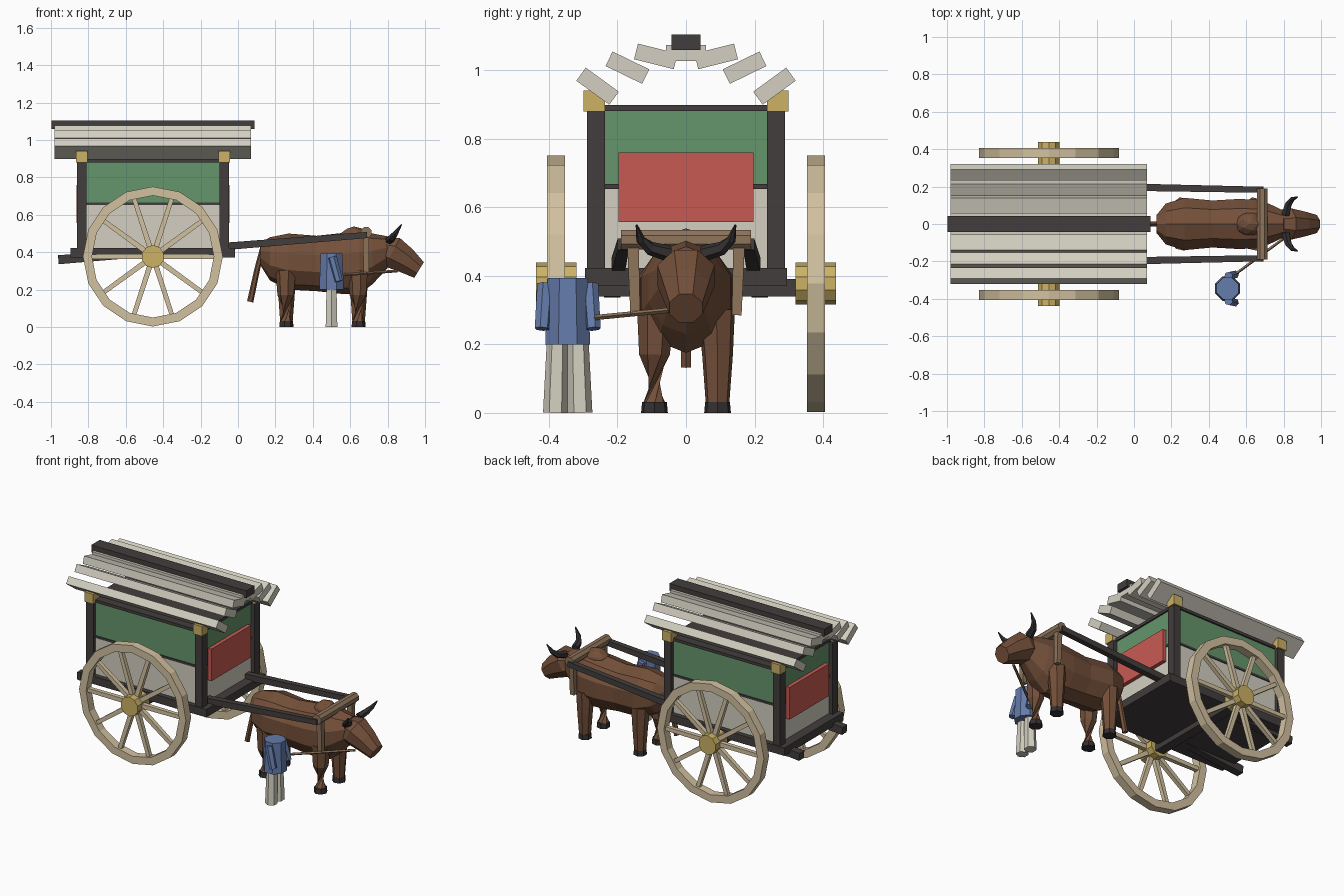
import bpy, bmesh, math
from mathutils import Vector, Matrix

cube = bpy.data.objects.get("Cube")
if cube:
    bpy.data.objects.remove(cube, do_unlink=True)


def material(name, hex_code):
    # sRGB hex to linear
    srgb = [int(hex_code[i:i + 2], 16) / 255 for i in (0, 2, 4)]
    col = [c / 12.92 if c < 0.04 else ((c + 0.055) / 1.055) ** 2.4 for c in srgb] + [1]
    m = bpy.data.materials.new(name)
    m.use_nodes = True
    m.diffuse_color = col
    m.node_tree.nodes["Principled BSDF"].inputs["Base Color"].default_value = col
    return m


DARK = material("dark timber", "433d3d")
CREAM = material("cream paint", "d3cfc1")
GREEN = material("green paint", "65956c")
RED = material("red paint", "c85a52")
GOLD = material("gold metal", "ccb265")
WOOD = material("pale wood", "d2c1a0")
HIDE = material("brown hide", "74503a")
HORN = material("horn black", "343032")
YOKE = material("yoke wood", "8f755c")
BLUE = material("blue cloth", "657cab")


def finish(name, bm, mat):
    bmesh.ops.recalc_face_normals(bm, faces=bm.faces)
    mesh = bpy.data.meshes.new(name)
    bm.to_mesh(mesh)
    bm.free()
    mesh.materials.append(mat)
    ob = bpy.data.objects.new(name, mesh)
    bpy.context.collection.objects.link(ob)
    return ob


def box(name, mat, center, size, tilt=0):
    bm = bmesh.new()
    bmesh.ops.create_cube(bm, size=1)
    bm.transform(Matrix.Translation(center) @ Matrix.Rotation(tilt, 4, 'X')
                 @ Matrix.Diagonal((*size, 1)))
    return finish(name, bm, mat)


def skin(name, mat, rings, closed=False):
    # bridge equal rings of points, capped unless the loop is closed
    bm = bmesh.new()
    vs = [[bm.verts.new(p) for p in ring] for ring in rings]
    n = len(vs[0])
    pairs = list(zip(vs, vs[1:])) + ([(vs[-1], vs[0])] if closed else [])
    for a, b in pairs:
        for i in range(n):
            j = (i + 1) % n
            bm.faces.new((a[i], a[j], b[j], b[i]))
    if not closed:
        bm.faces.new(vs[0])
        bm.faces.new(vs[-1])
    return finish(name, bm, mat)


def tube(name, mat, points, radii, n=6, phase=0.5):
    pts = [Vector(p) for p in points]
    rings = []
    for i, p in enumerate(pts):
        d = pts[min(i + 1, len(pts) - 1)] - pts[max(i - 1, 0)]
        q = d.to_track_quat('Z', 'Y')
        angles = [math.tau * (k + phase) / n for k in range(n)]
        rings.append([p + q @ Vector((math.cos(a), math.sin(a), 0)) * radii[i] for a in angles])
    return skin(name, mat, rings)


def loft(name, mat, sections, n=10):
    # sections: x, z, half width, half height, lean
    rings = []
    for x, z, w, h, lean in sections:
        ring = []
        for k in range(n):
            a = math.tau * (k + 0.5) / n
            up = h * math.sin(a)
            ring.append((x + up * math.sin(lean), w * math.cos(a), z + up * math.cos(lean)))
        rings.append(ring)
    return skin(name, mat, rings)


SIDES = (("right", -1), ("left", 1))

# Cart body
MID = -0.455
box("cart_floor", DARK, (MID, 0, 0.397), (0.88, 0.59, 0.05))
box("lower_wall", CREAM, (MID, 0, 0.538), (0.76, 0.53, 0.236))
box("upper_wall", GREEN, (MID, 0, 0.771), (0.76, 0.53, 0.222))
box("wall_rail", DARK, (MID, 0, 0.66), (0.77, 0.54, 0.014))
box("top_rail", DARK, (MID, 0, 0.889), (0.78, 0.55, 0.018))
for end, x in (("back", -0.836), ("front", -0.074)):
    out = 1 if end == "front" else -1
    box(end + "_panel", RED, (x + out * 0.016, 0, 0.658), (0.024, 0.395, 0.203))
    for side, s in SIDES:
        box(f"{end}_{side}_post", DARK, (x, s * 0.263, 0.645), (0.05, 0.052, 0.48))
        box(f"{end}_{side}_cap", GOLD, (x, s * 0.268, 0.91), (0.062, 0.062, 0.062))

# Roof planks and ridge
box("roof_ridge", DARK, (MID, 0, 1.081), (1.085, 0.084, 0.046))
box("roof_plank_middle", CREAM, (MID, 0, 1.05), (1.05, 0.118, 0.047))
for i, (y, z, deg) in enumerate(((0.088, 1.04, 14), (0.171, 1.007, 26), (0.258, 0.953, 36))):
    for side, s in SIDES:
        box(f"roof_plank_{side}_{i}", CREAM, (MID, s * y, z), (1.05, 0.119, 0.047),
            s * math.radians(deg))

# Running gear
WZ, R_OUT, R_IN = 0.377, 0.374, 0.326
box("axle", DARK, (MID, 0, 0.365), (0.06, 0.68, 0.05))
for side, s in SIDES:
    rim = []
    for k in range(16):
        a = math.tau * k / 16
        rim.append([(MID + r * math.cos(a), s * y, WZ + r * math.sin(a))
                    for r, y in ((R_OUT, 0.353), (R_OUT, 0.405), (R_IN, 0.405), (R_IN, 0.353))])
    skin(side + "_wheel_rim", WOOD, rim, closed=True)
    tube(side + "_wheel_hub", GOLD, [(MID, s * 0.32, WZ), (MID, s * 0.438, WZ)],
         (0.061, 0.061), 10)
    for k in range(10):
        a = math.tau * k / 10
        c = Vector((MID, s * 0.379, WZ))
        d = Vector((math.cos(a), 0, math.sin(a)))
        tube(f"{side}_spoke_{k}", WOOD, [c + d * 0.04, c + d * 0.335], (0.02, 0.017), 4)
    tube(side + "_shaft", DARK, [(-0.96, s * 0.215, 0.36), (0.69, s * 0.183, 0.492)],
         (0.034, 0.023), 4)

# Yoke
tube("yoke_bar", YOKE, [(0.685, -0.19, 0.505), (0.685, 0.19, 0.505)], (0.031, 0.031), 8)
for side, s in SIDES:
    tube(side + "_yoke_bow", YOKE, [(0.685, s * 0.155, 0.5), (0.685, s * 0.148, 0.285)],
         (0.024, 0.02), 4)

# Ox
loft("ox_body", HIDE, (
    (0.12, 0.39, 0.05, 0.06, 0), (0.17, 0.365, 0.115, 0.115, 0),
    (0.27, 0.35, 0.147, 0.15, 0), (0.42, 0.34, 0.132, 0.148, 0),
    (0.55, 0.34, 0.14, 0.162, 0), (0.65, 0.345, 0.138, 0.17, 0),
    (0.72, 0.365, 0.115, 0.135, 0), (0.8, 0.4, 0.075, 0.085, 0)))
loft("ox_head", HIDE, (
    (0.77, 0.415, 0.07, 0.075, 0.5), (0.825, 0.4, 0.09, 0.093, 0.5),
    (0.9, 0.355, 0.072, 0.075, 0.52), (0.968, 0.305, 0.052, 0.053, 0.55)), 8)
hump = bmesh.new()
bmesh.ops.create_icosphere(hump, subdivisions=2, radius=0.075)
hump.transform(Matrix.Translation((0.62, 0, 0.463)) @ Matrix.Diagonal((1.1, 0.9, 1, 1)))
finish("ox_hump", hump, HIDE)
tube("ox_tail", HIDE, [(0.14, 0, 0.44), (0.105, 0, 0.32), (0.065, 0, 0.135)],
     (0.017, 0.015, 0.017))
for side, s in SIDES:
    for end, x in (("hind", 0.257), ("fore", 0.643)):
        tube(f"{end}_{side}_leg", HIDE,
             [(x, s * 0.088, 0.3), (x, s * 0.092, 0.17), (x, s * 0.092, 0.025)],
             (0.056, 0.046, 0.035), 7)
        tube(f"{end}_{side}_hoof", HORN, [(x, s * 0.092, 0.032), (x, s * 0.092, 0)],
             (0.037, 0.04), 7)
    tube(side + "_horn", HORN, [(0.81, s * 0.05, 0.465), (0.825, s * 0.105, 0.48),
                                (0.845, s * 0.132, 0.505), (0.875, s * 0.144, 0.548)],
         (0.024, 0.02, 0.014, 0.003))

# Drover leading the ox
PX, PY = 0.5, -0.345
tube("tunic", BLUE, [(PX, PY, 0.2), (PX, PY, 0.393)], (0.071, 0.063), 8)
for side, s in SIDES:
    tube(side + "_trouser_leg", CREAM, [(PX, PY + s * 0.036, 0), (PX, PY + s * 0.03, 0.21)],
         (0.036, 0.031), 6)
    tube(side + "_sleeve", BLUE, [(PX + 0.005, PY + s * 0.066, 0.375),
                                  (PX + 0.04, PY + s * 0.075, 0.245)], (0.024, 0.022), 6)
tube("lead_rope", YOKE, [(0.545, -0.265, 0.278), (0.85, -0.04, 0.3)], (0.008, 0.008), 5)
